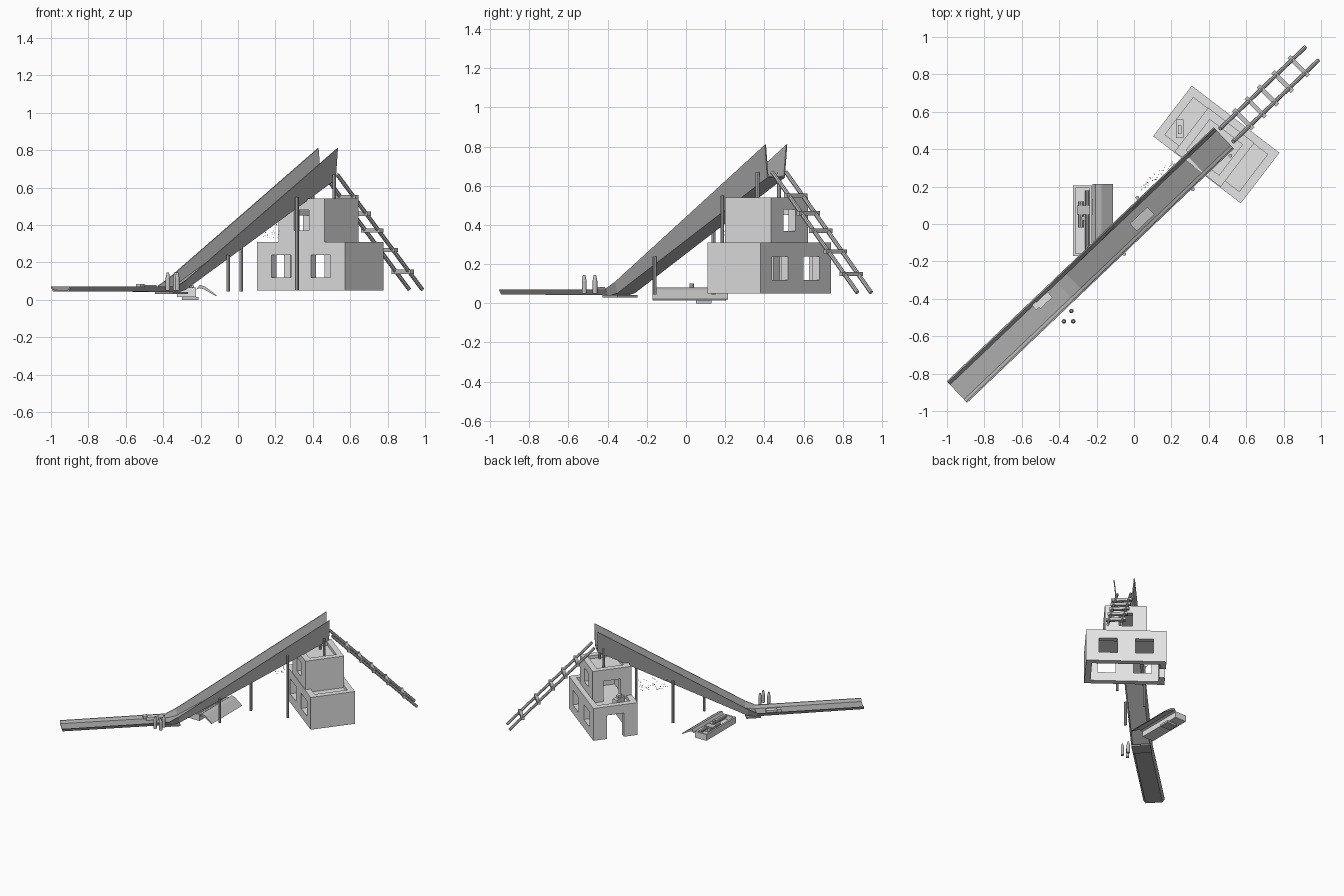
import bpy, bmesh, math, random
from mathutils import Matrix, Vector

cube = bpy.data.objects.get("Cube")
if cube:
    bpy.data.objects.remove(cube, do_unlink=True)


def material(name, value):
    m = bpy.data.materials.new(name)
    m.use_nodes = True
    colour = (value, value, value, 1)
    m.diffuse_color = colour
    m.node_tree.nodes["Principled BSDF"].inputs["Base Color"].default_value = colour
    return m


LIGHT = material("light grey", 0.78)
MID = material("mid grey", 0.55)
DARK = material("dark grey", 0.42)


def frame(x, y, degrees):
    return Matrix.Translation((x, y, 0)) @ Matrix.Rotation(math.radians(degrees), 4, "Z")


RAMP = frame(-0.36, -0.34, 43.6)
WORLD = Matrix.Identity(4)


def finish(name, bm, mat, fr=WORLD):
    bmesh.ops.recalc_face_normals(bm, faces=bm.faces)
    mesh = bpy.data.meshes.new(name)
    bm.to_mesh(mesh)
    bm.free()
    mesh.transform(fr)
    mesh.materials.append(mat)
    ob = bpy.data.objects.new(name, mesh)
    bpy.context.collection.objects.link(ob)
    return ob


def box(name, lo, hi, mat, fr=WORLD):
    bm = bmesh.new()
    bmesh.ops.create_cube(bm, size=1)
    lo, hi = Vector(lo), Vector(hi)
    for v in bm.verts:
        v.co = Vector((lo[i] + (v.co[i] + 0.5) * (hi[i] - lo[i]) for i in range(3)))
    return finish(name, bm, mat, fr)


def rod(name, a, b, r, mat, sides=8, r2=None, fr=WORLD):
    a, b = Vector(a), Vector(b)
    bm = bmesh.new()
    bmesh.ops.create_cone(bm, cap_ends=True, segments=sides, radius1=r,
                          radius2=r if r2 is None else r2, depth=(b - a).length)
    turn = (b - a).to_track_quat("Z", "Y").to_matrix().to_4x4()
    bm.transform(Matrix.Translation((a + b) / 2) @ turn)
    return finish(name, bm, mat, fr)


def prism(name, profile, y0, y1, mat, fr=WORLD):
    """Extrude an x-z outline along y."""
    bm = bmesh.new()
    face = bm.faces.new([bm.verts.new((x, y0, z)) for x, z in profile])
    ext = bmesh.ops.extrude_face_region(bm, geom=[face])
    verts = [g for g in ext["geom"] if isinstance(g, bmesh.types.BMVert)]
    bmesh.ops.translate(bm, verts=verts, vec=(0, y1 - y0, 0))
    return finish(name, bm, mat, fr)


def cut(ob, cutters):
    for c in cutters:
        mod = ob.modifiers.new("cut", "BOOLEAN")
        mod.operation, mod.solver, mod.object = "DIFFERENCE", "EXACT", c
    dg = bpy.context.evaluated_depsgraph_get()
    mesh = bpy.data.meshes.new_from_object(ob.evaluated_get(dg))
    ob.modifiers.clear()
    ob.data = mesh
    for c in cutters:
        bpy.data.objects.remove(c, do_unlink=True)


def storey(name, fr, hx, hy, z0, z1, sill, head, windows, door_top):
    """Hollow block with open base, parapet, paired windows and one doorway."""
    t = 0.045
    body = box(name, (-hx, -hy, z0), (hx, hy, z1), LIGHT, fr)
    cutters = [box("cutter", (-hx + t, -hy + t, z0 - 0.1), (hx - t, hy - t, z1 - 0.05), LIGHT, fr),
               box("cutter", (-hx + t, -hy + t, z1 - 0.025), (hx - t, hy - t, z1 + 0.1), LIGHT, fr),
               box("cutter", (-hx - 0.1, -0.065, z0 - 0.1), (-hx + 0.1, 0.065, door_top), LIGHT, fr)]
    for centre, half in windows:
        cutters.append(box("cutter", (centre - half, -1, sill), (centre + half, 1, head), LIGHT, fr))
    cut(body, cutters)


# Two-storey building
storey("lower_storey", frame(0.44, 0.425, -37.4), 0.295, 0.17, 0.05, 0.31, 0.12, 0.24,
       [(-0.133, 0.067), (0.133, 0.067)], 0.24)
storey("upper_storey", frame(0.43, 0.41, -37.4), 0.155, 0.148, 0.286, 0.54, 0.37, 0.48,
       [(0, 0.05)], 0.45)
box("terrace_bench", (0.225, 0.46, 0.28), (0.265, 0.56, 0.33), LIGHT)
box("terrace_bench_top", (0.235, 0.48, 0.33), (0.255, 0.53, 0.35), LIGHT)


# Chute: flared channel swept through stations of (distance, floor height, wall height)
def chute(name, stations):
    bm = bmesh.new()
    rings = []
    inner, outer, t = 0.062, 0.079, 0.008
    for u, z, h in stations:
        pts = [(-inner, z - t), (-outer, z + h), (-outer + t, z + h), (-inner + t, z),
               (inner - t, z), (outer - t, z + h), (outer, z + h), (inner, z - t)]
        rings.append([bm.verts.new((u, y, q)) for y, q in pts])
    for a, b in zip(rings, rings[1:]):
        for i in range(8):
            j = (i + 1) % 8
            bm.faces.new((a[i], a[j], b[j], b[i]))
    for ring in (rings[0], rings[-1]):
        for idx in ((0, 1, 2, 3), (0, 3, 4, 7), (4, 5, 6, 7)):
            bm.faces.new([ring[i] for i in idx])
    finish(name, bm, DARK, RAMP)


chute("run_out", [(-0.81, 0.053, 0.017), (-0.02, 0.05, 0.02)])
chute("slide", [(-0.02, 0.045, 0.03), (0.05, 0.06, 0.05), (1.16, 0.65, 0.16)])
box("joint_plate", (-0.05, -0.07, 0.03), (0.06, 0.07, 0.042), DARK, RAMP)

# Boards lying on the chute
slope = 0.59 / 1.11
prism("sliding_board", [(u, 0.06 + slope * (u - 0.05) + lift) for u, lift in
                        ((0.48, 0.004), (0.61, 0.004), (0.61, 0.018), (0.48, 0.018))],
      -0.04, 0.015, LIGHT, RAMP)
box("loose_board", (-0.18, 0.015, 0.053), (-0.09, 0.055, 0.078), LIGHT, RAMP)
box("loose_board_end", (-0.2, 0.025, 0.06), (-0.17, 0.06, 0.083), LIGHT, RAMP)

# Support posts
for i, (x, y, z0, z1) in enumerate([(-0.052, -0.16, 0.045, 0.24), (0.018, 0.14, 0.045, 0.38),
                                    (0.315, 0.185, 0.05, 0.55), (0.515, 0.365, 0.5, 0.67),
                                    (0.4, 0.475, 0.5, 0.67)]):
    rod(f"support_post_{i + 1}", (x, y, z0), (x, y, z1), 0.01, MID)

# Ladder
top, foot = Vector((0.495, 0.475, 0.67)), Vector((0.95, 0.91, 0.055))
side = Vector((0.035, -0.035, 0))
for name, s in (("left", 1), ("right", -1)):
    rod(f"ladder_rail_{name}", top + side * s, foot + side * s, 0.011, MID)
for i, z in enumerate((0.55, 0.46, 0.37, 0.265, 0.15)):
    p = top.lerp(foot, (top.z - z) / (top.z - foot.z))
    rung = frame(p.x, p.y, -45)
    box(f"ladder_rung_{i + 1}", (-0.073, -0.012, z - 0.011), (0.073, 0.012, z + 0.011), MID, rung)

# Open case with its contents and tilted lid
case = box("open_case", (-0.325, -0.17, 0.015), (-0.225, 0.205, 0.065), LIGHT)
cut(case, [box("cutter", (-0.312, -0.157, 0.03), (-0.238, 0.192, 0.1), LIGHT)])
prism("case_lid", [(-0.222, 0.055), (-0.205, 0.08), (-0.175, 0.07), (-0.112, 0.022),
                   (-0.12, 0.02), (-0.18, 0.055), (-0.205, 0.062)], -0.17, 0.215, MID)
rod("long_tube", (-0.25, -0.15, 0.06), (-0.25, 0.18, 0.06), 0.011, MID)
rod("short_tube", (-0.285, -0.02, 0.06), (-0.285, 0.12, 0.06), 0.014, MID)
box("case_block", (-0.305, 0.05, 0.03), (-0.235, 0.1, 0.075), MID)
rod("case_knob", (-0.27, 0.03, 0.05), (-0.27, 0.03, 0.1), 0.012, MID)
box("case_foot", (-0.3, 0.05, 0), (-0.21, 0.13, 0.016), MID)

# Three bottles
for i, (x, y) in enumerate([(-0.375, -0.52), (-0.325, -0.52), (-0.335, -0.465)]):
    rod(f"bottle_{i + 1}", (x, y, 0.05), (x, y, 0.115), 0.012, MID, 12)
    rod(f"bottle_neck_{i + 1}", (x, y, 0.115), (x, y, 0.145), 0.012, MID, 12, 0.006)

# Scattered specks beside the chute
random.seed(4)
bm = bmesh.new()
for _ in range(45):
    k = random.random()
    at = (0.03 + 0.19 * k, 0.18 + 0.14 * k + random.uniform(-0.01, 0.03), random.uniform(0.33, 0.42))
    bmesh.ops.create_cube(bm, size=0.004, matrix=Matrix.Translation(at))
finish("specks", bm, MID)
